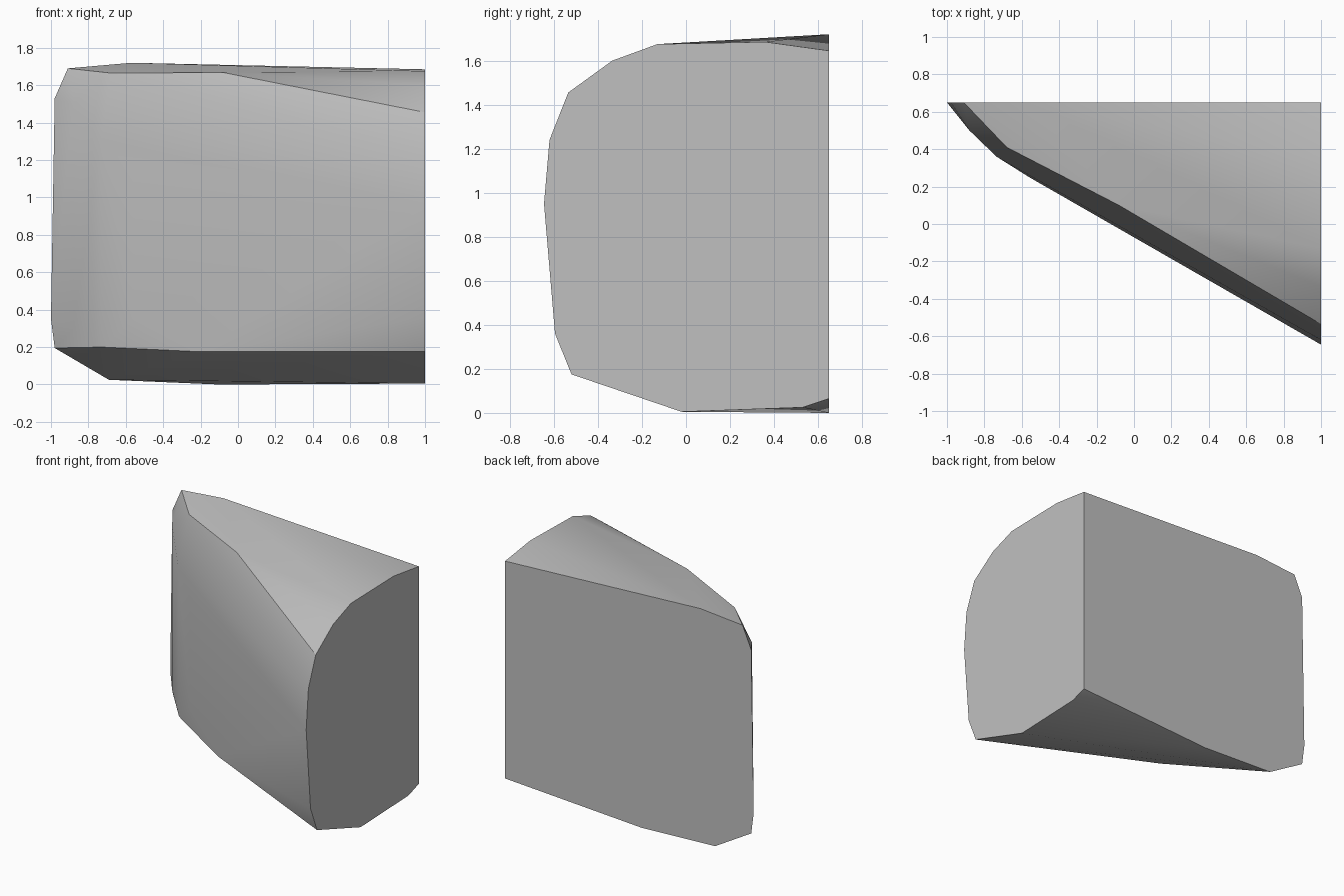
import bpy, bmesh, math

cube = bpy.data.objects.get("Cube")
if cube:
    bpy.data.objects.remove(cube, do_unlink=True)

BACK, SIDE = 0.65, 1.0

# Outline of the flat left side, as (y, z)
side_outline = [
    (BACK, 1.645), (0.36, 1.685), (-0.13, 1.675), (-0.335, 1.6),
    (-0.535, 1.455), (-0.62, 1.24), (-0.645, 0.95), (-0.595, 0.36),
    (-0.52, 0.175), (-0.02, 0.005), (0.53, 0.025), (BACK, 0.065),
]
# Outline of the flat back, as (x, z)
back_outline = [
    (-0.57, 1.72), (-0.91, 1.69), (-0.98, 1.53), (-1.0, 0.35),
    (-0.98, 0.195), (-0.69, 0.025), (-0.1, 0.0),
]
# Rounded front skin between the two outlines
skin = [
    (-0.68, 0.41, 1.665), (-0.08, 0.1, 1.668),
    (-0.88, 0.5, 1.5), (-0.88, 0.5, 0.3),
    (-0.735, 0.36, 1.3), (-0.73, 0.365, 0.2),
    (-0.56, 0.25, 1.15), (-0.56, 0.25, 0.35),
    (-0.2, 0.05, 0.175),
]

points = [(SIDE, y, z) for y, z in side_outline]
points += [(x, BACK, z) for x, z in back_outline]
points += skin

# Wrap the outlines and skin into one closed wedge
bm = bmesh.new()
verts = [bm.verts.new(p) for p in points]
bmesh.ops.convex_hull(bm, input=verts)
bmesh.ops.delete(bm, geom=[v for v in bm.verts if not v.link_faces], context="VERTS")
bmesh.ops.dissolve_limit(bm, angle_limit=math.radians(0.5),
                         verts=bm.verts[:], edges=bm.edges[:])
bmesh.ops.recalc_face_normals(bm, faces=bm.faces[:])
mesh = bpy.data.meshes.new("wedge_block")
bm.to_mesh(mesh)
bm.free()
wedge = bpy.data.objects.new("wedge_block", mesh)
bpy.context.collection.objects.link(wedge)

# Plain grey material
grey = bpy.data.materials.new("plain_grey")
grey.use_nodes = True
colour = (0.53, 0.53, 0.53, 1.0)
grey.diffuse_color = colour
grey.node_tree.nodes["Principled BSDF"].inputs["Base Color"].default_value = colour
mesh.materials.append(grey)

# Smooth skin with crisp borders
bpy.ops.object.select_all(action="DESELECT")
wedge.select_set(True)
bpy.context.view_layer.objects.active = wedge
bpy.ops.object.shade_smooth_by_angle(angle=math.radians(30))
